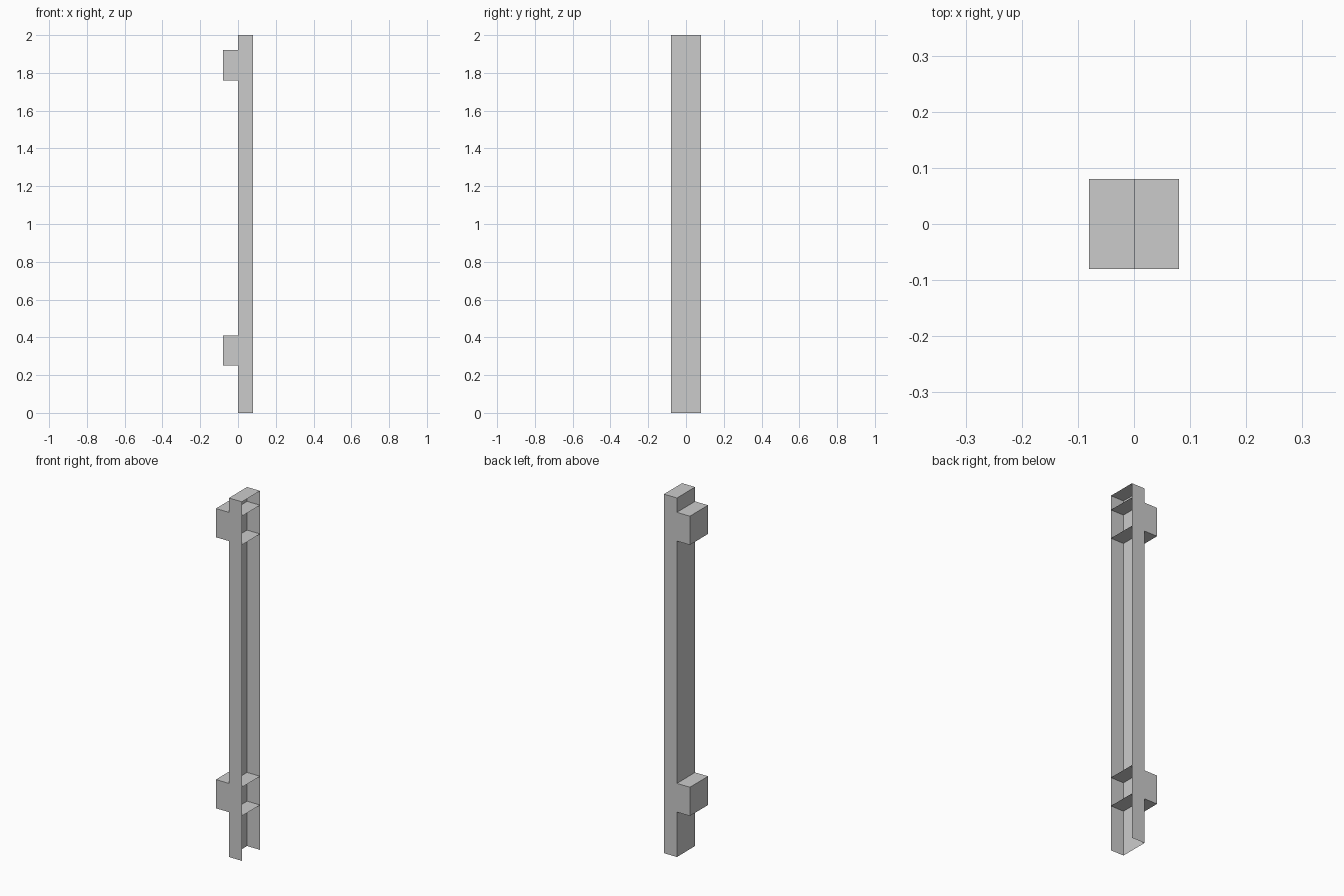
import bpy, bmesh

if "Cube" in bpy.data.objects:
    bpy.data.objects.remove(bpy.data.objects["Cube"])

H = 0.08  # half width of the square section


def open_box(name, lo, hi, open_sides):
    """Box between two corners, leaving out the faces whose normal is listed."""
    bm = bmesh.new()
    bmesh.ops.create_cube(bm, size=1)
    bm.normal_update()
    gone = [f for f in bm.faces
            if any(f.normal.dot(s) > 0.9 for s in open_sides)]
    bmesh.ops.delete(bm, geom=gone, context='FACES_ONLY')
    for v in bm.verts:
        v.co = [a + (c + 0.5) * (b - a) for a, b, c in zip(lo, hi, v.co)]
    mesh = bpy.data.meshes.new(name)
    bm.to_mesh(mesh)
    bm.free()
    ob = bpy.data.objects.new(name, mesh)
    bpy.context.collection.objects.link(ob)
    return ob


RIGHT, DOWN = (1, 0, 0), (0, 0, -1)

# Half-width upright, open on its right side and underneath
open_box("post", (0, -H, 0), (H, H, 2), [RIGHT, DOWN])

# Square rail ends running through the post, open on the right
for name, z in (("lower_rail_end", 0.25), ("upper_rail_end", 1.76)):
    open_box(name, (-H, -H, z), (H, H, z + 2 * H), [RIGHT])
